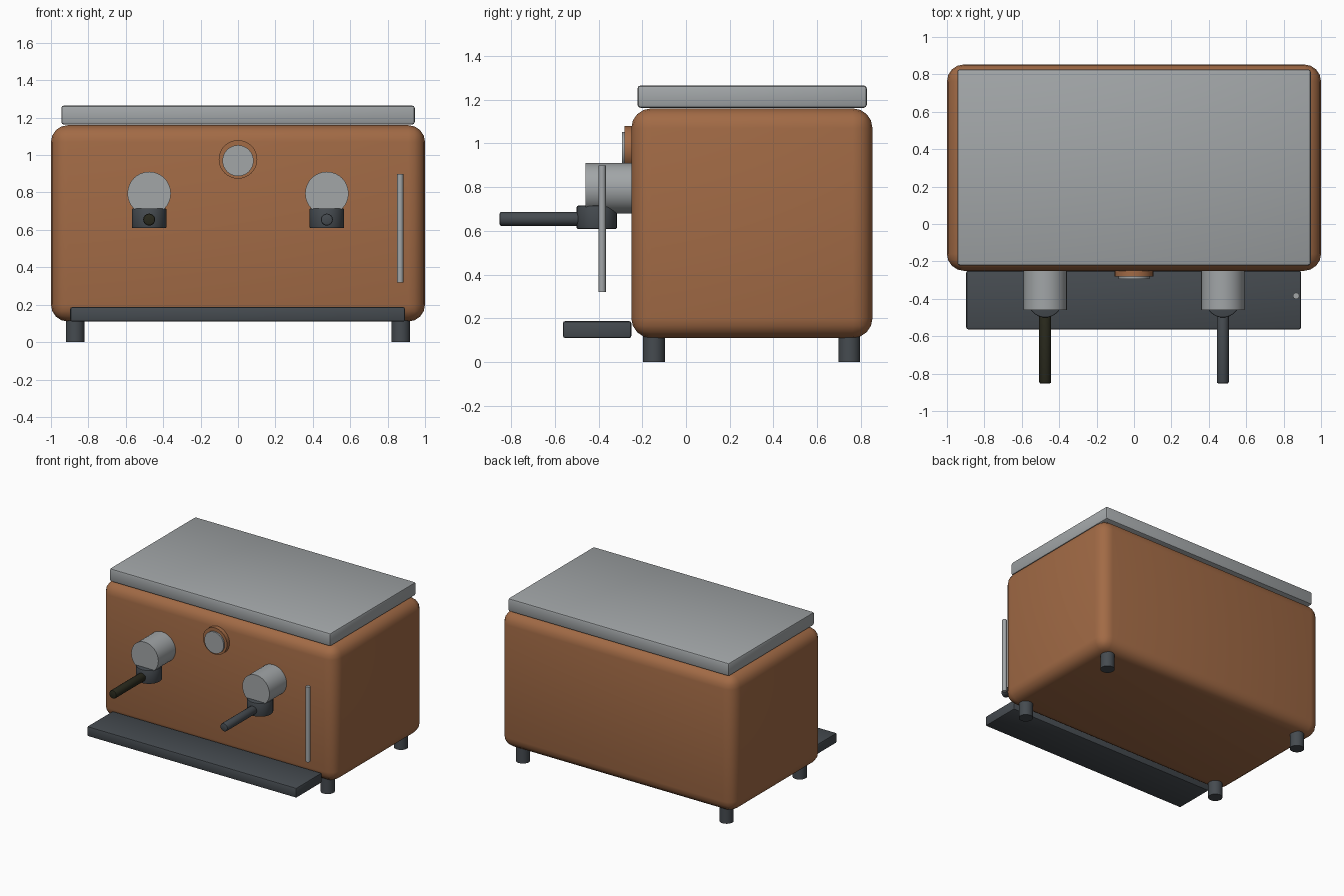
import bpy, math

if "Cube" in bpy.data.objects:
    bpy.data.objects.remove(bpy.data.objects["Cube"])


def mat(name, rgb):
    m = bpy.data.materials.new(name)
    m.diffuse_color = (*rgb, 1)
    m.use_nodes = True
    m.node_tree.nodes["Principled BSDF"].inputs["Base Color"].default_value = m.diffuse_color
    return m


copper = mat("copper", (0.36, 0.145, 0.06))
steel = mat("brushed steel", (0.36, 0.38, 0.39))
dark = mat("dark grey", (0.06, 0.07, 0.08))
black = mat("warm black", (0.022, 0.022, 0.012))


def finish(ob, name, m, bevel, seg):
    ob.name = name
    ob.data.materials.append(m)
    bpy.ops.object.transform_apply(location=False, rotation=True, scale=True)
    if bevel:
        b = ob.modifiers.new("bevel", 'BEVEL')
        b.width, b.segments = bevel, seg
        b.limit_method = 'ANGLE'
        b.angle_limit = math.radians(50)
        bpy.ops.object.modifier_apply(modifier=b.name)
    bpy.ops.object.shade_smooth_by_angle(angle=math.radians(40))
    return ob


def box(name, m, lo, hi, bevel=0.0, seg=2):
    bpy.ops.mesh.primitive_cube_add(size=1, location=[(a + b) / 2 for a, b in zip(lo, hi)])
    ob = bpy.context.object
    ob.scale = [b - a for a, b in zip(lo, hi)]
    return finish(ob, name, m, bevel, seg)


def rod(name, m, p, r, length, axis='Z', bevel=0.0, n=32):
    """Cylinder centred on p along Z or Y."""
    rot = (math.pi / 2, 0, 0) if axis == 'Y' else (0, 0, 0)
    bpy.ops.mesh.primitive_cylinder_add(vertices=n, radius=r, depth=length, location=p, rotation=rot)
    return finish(bpy.context.object, name, m, bevel, 2)


# Housing, cup warmer lid and drip tray
box("body", copper, (-1, -0.25, 0.11), (1, 0.853, 1.16), 0.09, 4)
box("top_lid", steel, (-0.945, -0.222, 1.163), (0.945, 0.827, 1.265), 0.014)
box("drip_tray", dark, (-0.897, -0.563, 0.11), (0.893, -0.25, 0.187), 0.01)

# Feet
for x in (-0.87, 0.87):
    for y, end in ((-0.147, "front"), (0.747, "back")):
        rod(end + "_foot", dark, (x, y, 0.06), 0.05, 0.12)

# Brew groups with filter holder and handle
for x, side, grip in ((-0.475, "left", black), (0.475, "right", dark)):
    rod(side + "_group_head", steel, (x, -0.35, 0.795), 0.116, 0.22, 'Y')
    rod(side + "_filter_holder", dark, (x, -0.408, 0.662), 0.092, 0.106, bevel=0.006)
    rod(side + "_handle", grip, (x, -0.65, 0.655), 0.032, 0.405, 'Y', bevel=0.008, n=16)

# Pressure gauge
rod("gauge_rim", copper, (0, -0.263, 0.977), 0.103, 0.036, 'Y')
rod("gauge_face", steel, (0, -0.28, 0.97), 0.083, 0.026, 'Y')

# Steam wand
rod("steam_wand", steel, (0.867, -0.384, 0.61), 0.017, 0.58, n=16)
